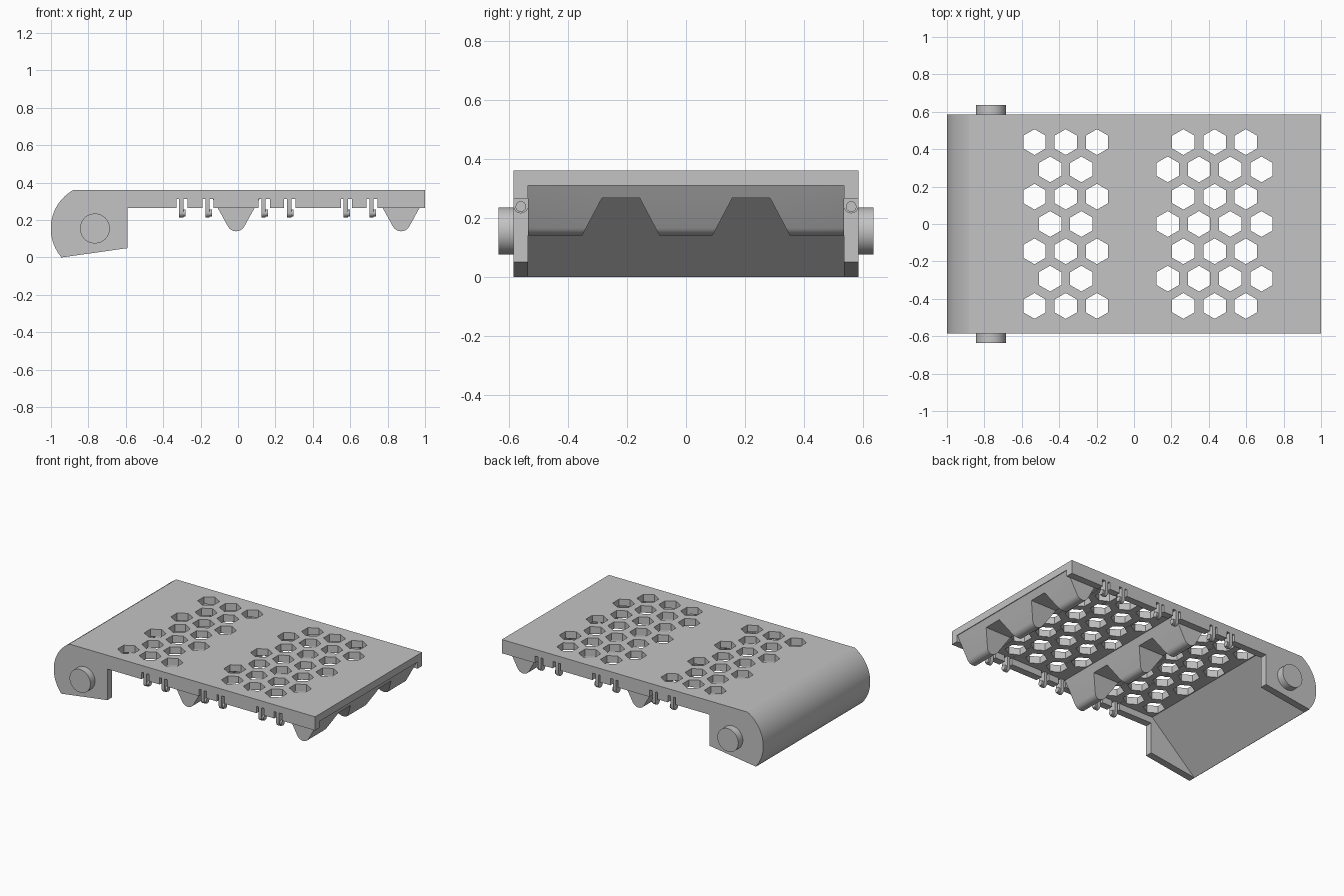
import bpy, bmesh, math
from mathutils import Vector

cube = bpy.data.objects.get("Cube")
if cube:
    bpy.data.objects.remove(cube, do_unlink=True)

grey = bpy.data.materials.new("plain grey")
grey.use_nodes = True
COLOUR = (0.55, 0.55, 0.55, 1)
grey.diffuse_color = COLOUR
grey.node_tree.nodes["Principled BSDF"].inputs["Base Color"].default_value = COLOUR

HALF, INNER = 0.585, 0.535          # outer and inner half width
TOP, UNDER, RIM = 0.36, 0.31, 0.265  # deck top, deck underside, wall bottom
PIVOT = Vector((-0.765, 0.155))


def prism(bm, points, axis, lo, hi):
    """Extrude a 2D outline along an axis (the outline uses the other two)."""
    def place(p, d):
        c = list(p)
        c.insert("xyz".index(axis), d)
        return bm.verts.new(c)
    face = bm.faces.new([place(p, lo) for p in points])
    ext = bmesh.ops.extrude_face_region(bm, geom=[face])
    shift = Vector([hi - lo if a == axis else 0 for a in "xyz"])
    bmesh.ops.translate(bm, vec=shift, verts=[v for v in ext["geom"] if isinstance(v, bmesh.types.BMVert)])


def finish(name, bm):
    bmesh.ops.recalc_face_normals(bm, faces=bm.faces)
    me = bpy.data.meshes.new(name)
    bm.to_mesh(me)
    bm.free()
    me.materials.append(grey)
    ob = bpy.data.objects.new(name, me)
    bpy.context.collection.objects.link(ob)
    return ob


def activate(ob):
    bpy.ops.object.select_all(action="DESELECT")
    ob.select_set(True)
    bpy.context.view_layer.objects.active = ob


def smooth(ob):
    activate(ob)
    bpy.ops.object.shade_smooth_by_angle(angle=math.radians(30))


def cut(ob, bm):
    """Subtract a cutter and bake the result."""
    cutter = finish("cutter", bm)
    cutter.hide_render = True
    activate(ob)
    mod = ob.modifiers.new("cut", "BOOLEAN")
    mod.operation, mod.solver, mod.object = "DIFFERENCE", "EXACT", cutter
    bpy.ops.object.modifier_apply(modifier=mod.name)
    bpy.data.objects.remove(cutter, do_unlink=True)


def circle(centre, r, a0, a1, n):
    return [(centre[0] + r * math.cos(math.radians(a0 + (a1 - a0) * i / n)),
             centre[1] + r * math.sin(math.radians(a0 + (a1 - a0) * i / n))) for i in range(n + 1)]


# Deck with side walls and rounded hinge end
bm = bmesh.new()
outline = circle(PIVOT, 0.236, 119.5, 221, 28)
outline += [(-0.945, 0), (-0.59, 0.05), (-0.59, RIM), (1, RIM), (1, TOP)]
prism(bm, outline, "y", -HALF, HALF)
deck = finish("deck", bm)

# Hollow underside with a sloping end
bm = bmesh.new()
prism(bm, [(-1.054, -0.1), (-0.598, UNDER), (1.1, UNDER), (1.1, -0.1)], "y", -INNER, INNER)
cut(deck, bm)

# Slots in the side walls for the clips
CLIPS = [-0.30, -0.16, 0.14, 0.277, 0.58, 0.717]
bm = bmesh.new()
for x in CLIPS:
    prism(bm, [(x - 0.03, 0.2), (x + 0.03, 0.2), (x + 0.03, 0.313), (x - 0.03, 0.313)], "y", -0.7, 0.7)
cut(deck, bm)

# Two fields of hexagonal holes in staggered rows
bm = bmesh.new()
STEP = 0.167
for row in range(-3, 4):
    for centre, count in ((-0.365, 3 if row % 2 else 2), (0.431, 3 if row % 2 else 4)):
        for i in range(count):
            x = centre + (i - (count - 1) / 2) * STEP
            prism(bm, circle((x, row * 0.146), 0.069, 30, 330, 5), "z", 0.28, 0.4)
cut(deck, bm)
smooth(deck)

# Cross ridges with two flared notches each
for name, x in (("middle_ridge", -0.01), ("end_ridge", 0.872)):
    bm = bmesh.new()
    tip = [(x + px, z) for px, z in circle((0, 0.19), 0.05, 210, 330, 10)]
    prism(bm, [(x - 0.125, UNDER + 0.003)] + tip + [(x + 0.125, UNDER + 0.003)], "y", -INNER, INNER)
    ridge = finish(name, bm)
    bm = bmesh.new()
    for y in (-0.221, 0.221):
        prism(bm, [(y - 0.152, 0.1), (y - 0.064, 0.267), (y + 0.064, 0.267), (y + 0.152, 0.1)],
              "x", x - 0.2, x + 0.2)
    cut(ridge, bm)
    smooth(ridge)

# Spring clips hanging in the slots, with a small bead at the foot
for side, name in ((-1, "front_clips"), (1, "back_clips")):
    bm = bmesh.new()
    mid = side * 0.56
    for x in CLIPS:
        foot = circle((mid, 0.24), 0.025, 180, 360, 10)
        prism(bm, [(mid - 0.025, 0.32)] + foot + [(mid + 0.025, 0.32)], "x", x - 0.015, x + 0.008)
        prism(bm, circle((mid, 0.238), 0.018, 0, 337.5, 15), "x", x + 0.006, x + 0.02)
    smooth(finish(name, bm))

# Hinge pins
for side, name in ((-1, "front_pin"), (1, "back_pin")):
    bm = bmesh.new()
    lo, hi = sorted((side * (HALF - 0.01), side * 0.635))
    prism(bm, circle(PIVOT, 0.08, 0, 352.5, 47), "y", lo, hi)
    smooth(finish(name, bm))
